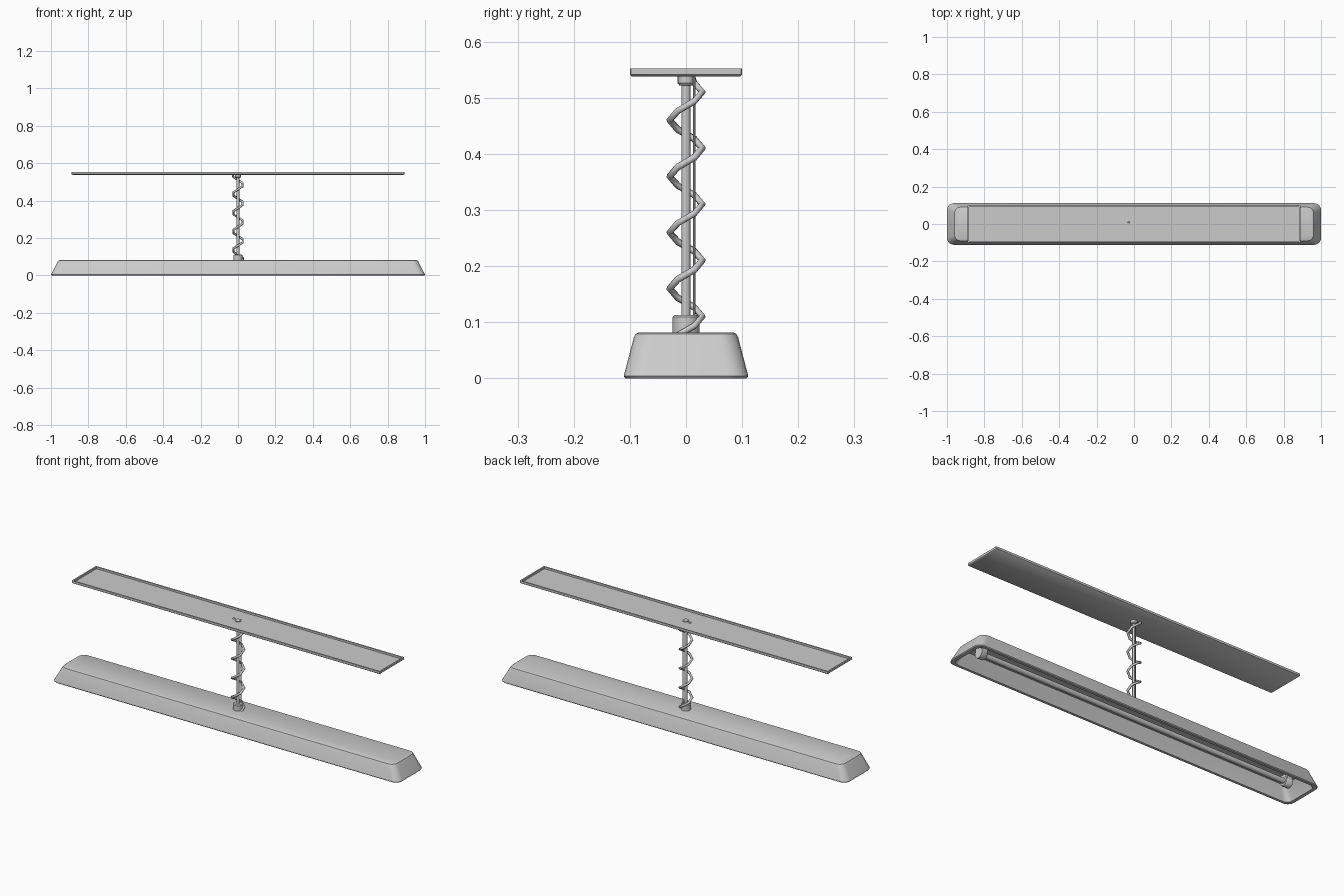
import bpy, bmesh, math

if "Cube" in bpy.data.objects:
    bpy.data.objects.remove(bpy.data.objects["Cube"])


def finish(name, bm, angle=35):
    bmesh.ops.recalc_face_normals(bm, faces=bm.faces[:])
    mesh = bpy.data.meshes.new(name)
    bm.to_mesh(mesh)
    bm.free()
    ob = bpy.data.objects.new(name, mesh)
    bpy.context.collection.objects.link(ob)
    bpy.ops.object.select_all(action='DESELECT')
    ob.select_set(True)
    bpy.context.view_layer.objects.active = ob
    bpy.ops.object.shade_smooth_by_angle(angle=math.radians(angle))
    return ob


def loft(bm, rings):
    # join rings of points with quads and cap both ends
    loops = [[bm.verts.new(p) for p in ring] for ring in rings]
    n = len(loops[0])
    for a, b in zip(loops, loops[1:]):
        for i in range(n):
            j = (i + 1) % n
            bm.faces.new((a[i], a[j], b[j], b[i]))
    bm.faces.new(loops[0][::-1])
    bm.faces.new(loops[-1])


def round_rect(hx, hy, r, z, seg=5):
    pts = []
    for k, (sx, sy) in enumerate(((1, 1), (-1, 1), (-1, -1), (1, -1))):
        for i in range(seg + 1):
            a = math.pi / 2 * (k + i / seg)
            pts.append((sx * (hx - r) + r * math.cos(a), sy * (hy - r) + r * math.sin(a), z))
    return pts


def shell(name, sections, seg):
    bm = bmesh.new()
    loft(bm, [round_rect(*s, seg) for s in sections])
    return finish(name, bm)


def turned(name, profile, centre=(0, 0), axis='Z', seg=16):
    # stack of circles (position, radius) along an axis
    u, v = centre
    rings = []
    for t, r in profile:
        ring = []
        for i in range(seg):
            a = 2 * math.pi * i / seg
            p, q = u + r * math.cos(a), v + r * math.sin(a)
            ring.append((p, q, t) if axis == 'Z' else (t, p, q))
        rings.append(ring)
    bm = bmesh.new()
    loft(bm, rings)
    return finish(name, bm)


# lamp housing: hollow, open below, tapered upward
shell("lamp_housing", [
    (0.940, 0.074, 0.022, 0.070),
    (0.978, 0.093, 0.028, 0.008),
    (0.980, 0.095, 0.028, 0.000),
    (0.997, 0.108, 0.034, 0.000),
    (1.000, 0.111, 0.036, 0.004),
    (0.964, 0.093, 0.034, 0.073),
    (0.960, 0.090, 0.032, 0.079),
    (0.952, 0.084, 0.028, 0.082)], 5)

# ceiling plate: shallow tray opening upward
shell("ceiling_plate", [
    (0.885, 0.097, 0.002, 0.538),
    (0.889, 0.100, 0.002, 0.541),
    (0.889, 0.100, 0.002, 0.552),
    (0.882, 0.093, 0.002, 0.552),
    (0.882, 0.093, 0.002, 0.542)], 1)

# hanging rod, collars and support wire
turned("hanging_rod", [(0.075, 0.008), (0.54, 0.008)])
turned("lower_collar", [(0.075, 0.024), (0.109, 0.024), (0.113, 0.020)])
turned("upper_collar", [(0.522, 0.012), (0.526, 0.015), (0.546, 0.015)])
turned("support_wire", [(0.078, 0.0022), (0.545, 0.0022)], centre=(0.006, 0.0145), seg=8)

# coiled cable around the rod, six straight pieces per turn
curve = bpy.data.curves.new("coiled_cable", 'CURVE')
curve.dimensions = '3D'
curve.bevel_depth = 0.0062
curve.bevel_resolution = 1
curve.use_fill_caps = True
path = []
for deg in range(-30, 1591, 60):
    a = math.radians(deg)
    path.append((0.029 * math.cos(a), 0.029 * math.sin(a), 0.085 + 0.1 * deg / 360))
path.append((-0.029, 0.006, 0.546))
spline = curve.splines.new('POLY')
spline.points.add(len(path) - 1)
for pt, co in zip(spline.points, path):
    pt.co = (*co, 1)
cable = bpy.data.objects.new("coiled_cable", curve)
bpy.context.collection.objects.link(cable)
bpy.ops.object.select_all(action='DESELECT')
cable.select_set(True)
bpy.context.view_layer.objects.active = cable
bpy.ops.object.convert(target='MESH')

# light tube with a socket and bracket at each end
turned("light_tube", [(-0.89, 0.013), (0.89, 0.013)], centre=(0, 0.036), axis='X')
for side, s in (("left", -1), ("right", 1)):
    turned(side + "_socket", [(s * 0.875, 0.022), (s * 0.88, 0.025), (s * 0.91, 0.025)],
           centre=(0, 0.036), axis='X')
    bm = bmesh.new()
    loft(bm, [[(s * 0.893 + x, y, z) for x, y in
               ((-0.015, -0.024), (0.015, -0.024), (0.015, 0.024), (-0.015, 0.024))]
              for z in (0.036, 0.072)])
    finish(side + "_socket_bracket", bm)
